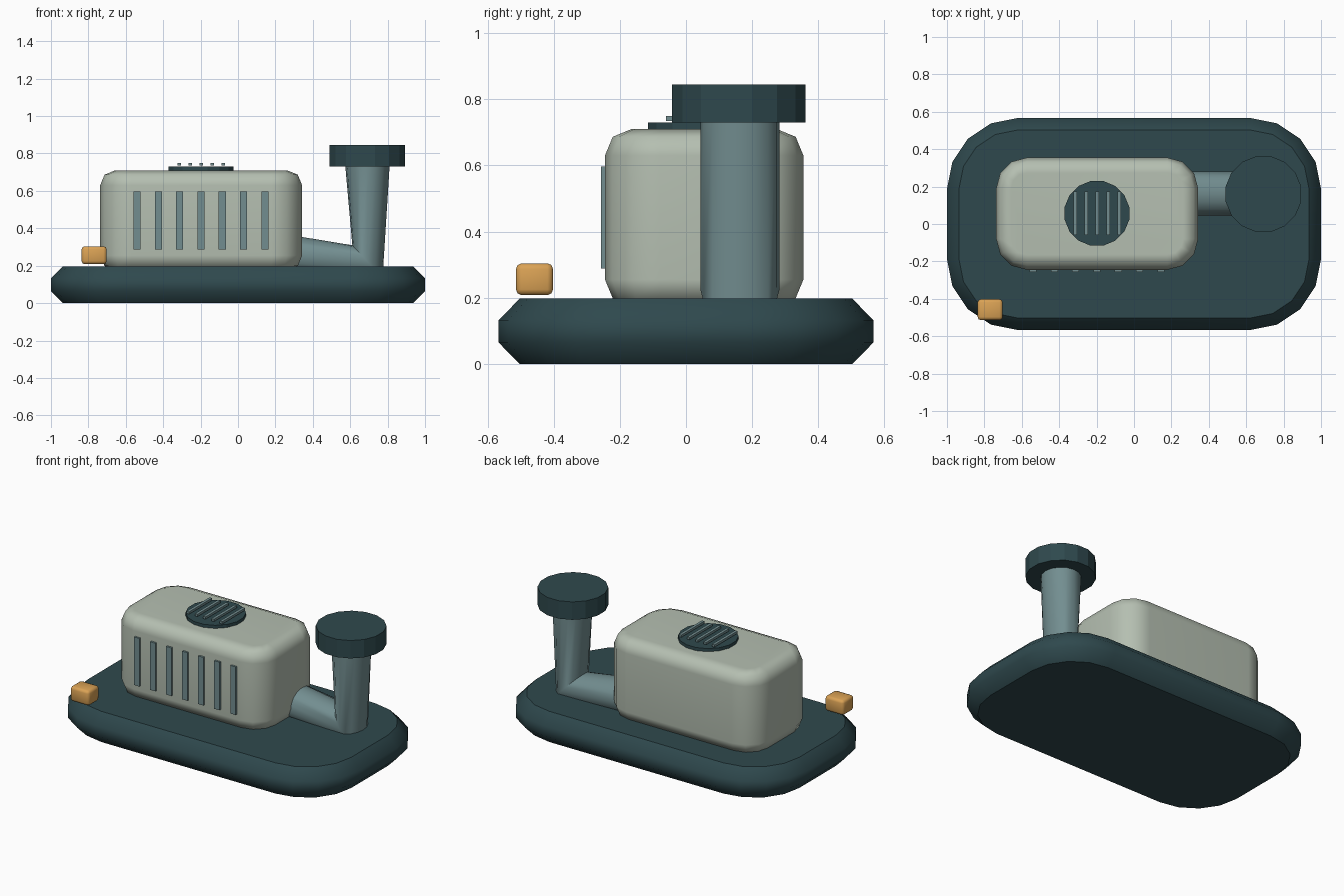
import bpy, bmesh
from math import sin, cos, pi, radians
from mathutils import Vector, Matrix

cube = bpy.data.objects.get("Cube")
if cube:
    bpy.data.objects.remove(cube, do_unlink=True)


def material(name, rgb):
    m = bpy.data.materials.new(name)
    m.use_nodes = True
    m.diffuse_color = (*rgb, 1)
    bsdf = next(n for n in m.node_tree.nodes if n.type == 'BSDF_PRINCIPLED')
    bsdf.inputs["Base Color"].default_value = (*rgb, 1)
    return m


DARK = material("dark_teal", (0.028, 0.066, 0.075))
PALE = material("pale_sage", (0.46, 0.52, 0.44))
STEEL = material("blue_grey", (0.17, 0.27, 0.28))
AMBER = material("amber", (0.70, 0.36, 0.09))


def finish(name, bm, mat, angle=50, flat_caps=False):
    bmesh.ops.recalc_face_normals(bm, faces=bm.faces)
    me = bpy.data.meshes.new(name)
    bm.to_mesh(me)
    bm.free()
    me.materials.append(mat)
    me.shade_smooth()
    me.set_sharp_from_angle(angle=radians(angle))
    if flat_caps:
        for p in me.polygons:
            if abs(p.normal.z) > 0.99:
                p.use_smooth = False
    ob = bpy.data.objects.new(name, me)
    bpy.context.scene.collection.objects.link(ob)
    return ob


def loft(name, rings, mat, **kw):
    """Skin a list of closed point rings and cap both ends."""
    bm = bmesh.new()
    loops = [[bm.verts.new(p) for p in ring] for ring in rings]
    n = len(loops[0])
    for a, b in zip(loops, loops[1:]):
        for i in range(n):
            j = (i + 1) % n
            bm.faces.new((a[i], a[j], b[j], b[i]))
    bm.faces.new(loops[0])
    bm.faces.new(loops[-1])
    return finish(name, bm, mat, **kw)


def rounded_rect(cx, cy, hx, hy, r, z, seg):
    pts = []
    for q, (sx, sy) in enumerate(((1, 1), (-1, 1), (-1, -1), (1, -1))):
        for k in range(seg + 1):
            a = (q + k / seg) * pi / 2
            pts.append((cx + sx * (hx - r) + r * cos(a),
                        cy + sy * (hy - r) + r * sin(a), z))
    return pts


def rounded_block(name, cx, cy, hx, hy, r, seg, profile, mat, **kw):
    """profile: (inset, height) pairs from bottom to top."""
    rings = [rounded_rect(cx, cy, hx - i, hy - i, r - i, z, seg) for i, z in profile]
    return loft(name, rings, mat, **kw)


def box(name, lo, hi, mat, bevel=0):
    lo, hi = Vector(lo), Vector(hi)
    bm = bmesh.new()
    bmesh.ops.create_cube(bm, size=1, matrix=Matrix.Translation((lo + hi) / 2)
                          @ Matrix.Diagonal((*(hi - lo), 1)))
    if bevel:
        bmesh.ops.bevel(bm, geom=bm.edges[:], offset=bevel, segments=2,
                        profile=0.5, affect='EDGES')
    return finish(name, bm, mat)


def disc(name, x, y, r, z0, z1, mat, sides=16):
    rings = [[(x + r * cos(2 * pi * (k + 0.5) / sides), y + r * sin(2 * pi * (k + 0.5) / sides), z)
              for k in range(sides)] for z in (z0, z1)]
    return loft(name, rings, mat, angle=15)


# Base slab with chamfered rim
rounded_block("base_slab", 0, 0, 1.0, 0.567, 0.38, 4,
              [(0.064, 0), (0, 0.065), (0, 0.132), (0.064, 0.197)], DARK, flat_caps=True)

# Rounded housing
b, m = 0.08, 0.08 * (1 - cos(pi / 4))
housing = rounded_block("housing", -0.197, 0.055, 0.54, 0.3, 0.165, 3,
                        [(b, 0.175), (m, 0.175 + m), (0, 0.175 + b),
                         (0, 0.71 - b), (m, 0.71 - m), (b, 0.71)], PALE)
wn = housing.modifiers.new("even_shading", 'WEIGHTED_NORMAL')
wn.keep_sharp = True

# Front vent slats
for i in range(7):
    x = -0.54 + i * 0.114
    box(f"front_slat_{i + 1}", (x - 0.019, -0.257, 0.288), (x + 0.019, -0.235, 0.597), STEEL)

# Top vent plate and its bars
disc("top_vent", -0.198, 0.057, 0.176, 0.70, 0.73, DARK)
for i in range(5):
    x = -0.315 + i * 0.059
    box(f"top_vent_bar_{i + 1}", (x - 0.009, -0.06, 0.735), (x + 0.009, 0.173, 0.75), STEEL)

# Elbow exhaust pipe: the joint ring lies on the bisector of the two runs
path = [Vector((0.15, 0.163, 0.265)), Vector((0.692, 0.163, 0.222)), Vector((0.692, 0.163, 0.74))]
d1, d2 = (path[1] - path[0]).normalized(), (path[2] - path[1]).normalized()
side, radius, sides = Vector((0, 1, 0)), 0.119, 16
rings = []
for p, d in zip(path, (d1, (d1 + d2).normalized(), d2)):
    up = d.cross(side)
    rings.append([p + radius * (cos(a) * side + sin(a) * up)
                  for a in (2 * pi * k / sides for k in range(sides))])
loft("exhaust_pipe", rings, STEEL)

# Pipe cap
disc("exhaust_cap", 0.692, 0.16, 0.206, 0.73, 0.845, DARK)

# Amber indicator block
box("indicator_lamp", (-0.836, -0.514, 0.208), (-0.702, -0.402, 0.304), AMBER, bevel=0.017)
